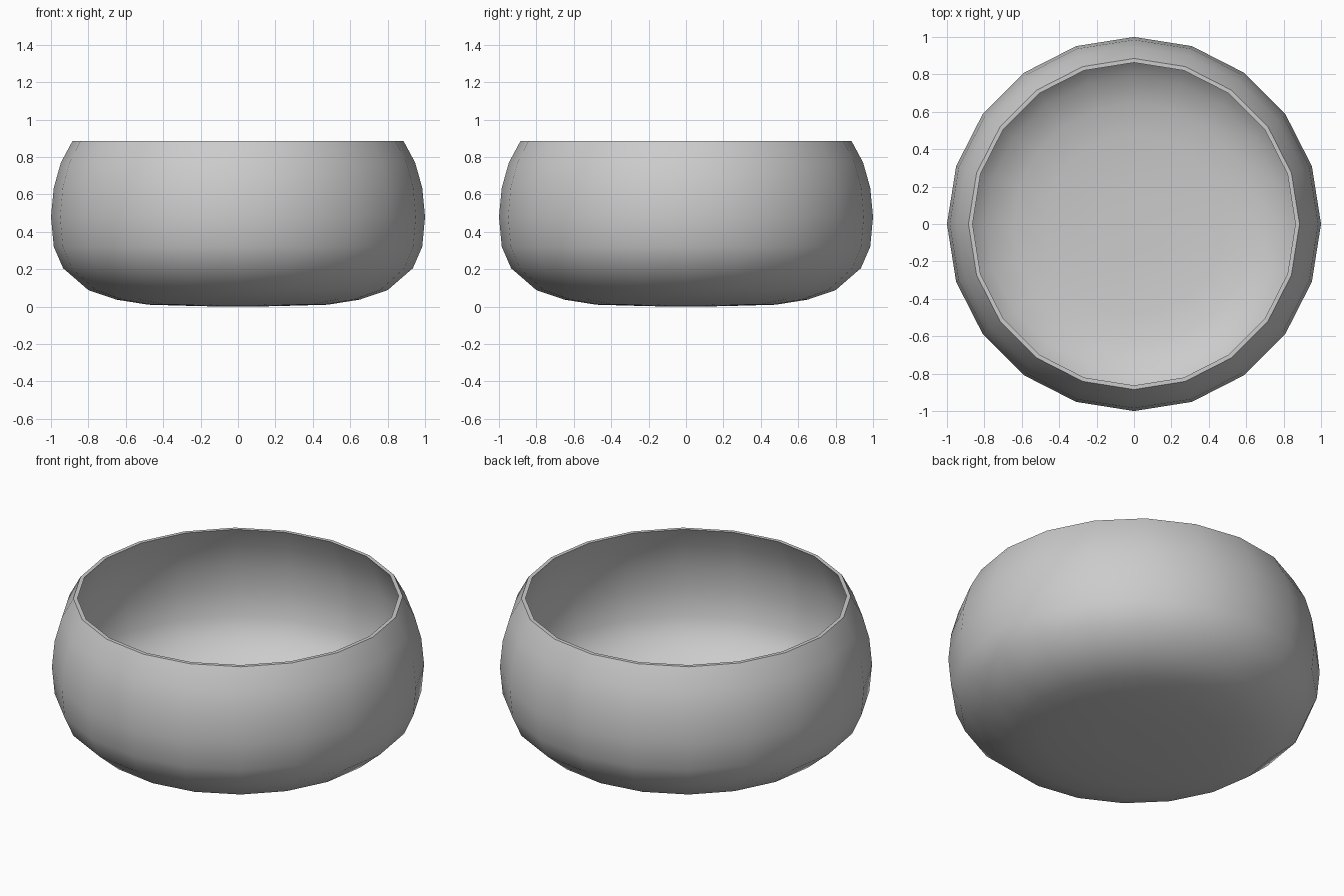
import bpy, bmesh, math

if "Cube" in bpy.data.objects:
    bpy.data.objects.remove(bpy.data.objects["Cube"])

SIDES = 20

# Bowl section (radius, height): outside from base centre up, over the rim, then back down inside
outer = [(0, 0), (0.19, 0.002), (0.48, 0.01), (0.65, 0.037), (0.80, 0.088), (0.935, 0.205),
         (0.985, 0.32), (1.0, 0.48), (0.985, 0.635), (0.947, 0.77), (0.885, 0.885)]
inner = [(0.863, 0.885), (0.925, 0.763), (0.963, 0.63), (0.978, 0.48), (0.963, 0.325),
         (0.917, 0.22), (0.79, 0.108), (0.645, 0.058), (0.48, 0.032), (0.19, 0.023), (0, 0.022)]

# Revolve the section
bm = bmesh.new()
verts = [bm.verts.new((r, 0, z)) for r, z in outer + inner]
edges = [bm.edges.new(pair) for pair in zip(verts, verts[1:])]
bmesh.ops.spin(bm, geom=verts + edges, cent=(0, 0, 0), axis=(0, 0, 1),
               angle=2 * math.pi, steps=SIDES, use_duplicate=False)
bmesh.ops.remove_doubles(bm, verts=bm.verts[:], dist=0.0005)
bmesh.ops.recalc_face_normals(bm, faces=bm.faces[:])

mesh = bpy.data.meshes.new("bowl")
bm.to_mesh(mesh)
bm.free()
bowl = bpy.data.objects.new("bowl", mesh)
bpy.context.collection.objects.link(bowl)

# Smooth walls with a crisp rim
bpy.context.view_layer.objects.active = bowl
bowl.select_set(True)
bpy.ops.object.shade_smooth_by_angle(angle=math.radians(45))
